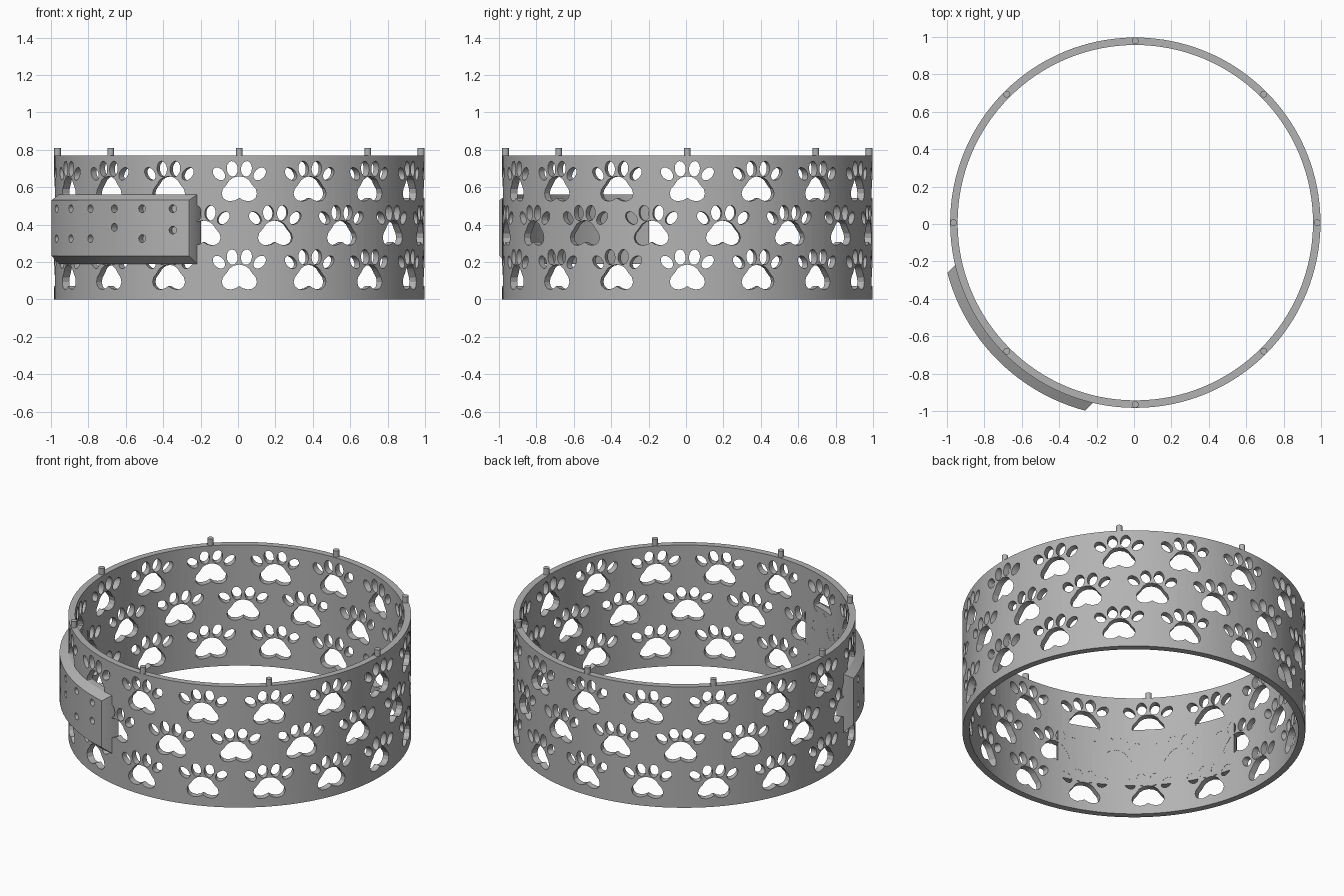
import bpy, bmesh, math
from mathutils import Vector, Matrix

cube = bpy.data.objects.get("Cube")
if cube:
    bpy.data.objects.remove(cube, do_unlink=True)

CENTER = Vector((0.007, 0.007, 0))
OUTER, INNER, HEIGHT = 0.99, 0.95, 0.77

grey = bpy.data.materials.new("plain grey")
grey.use_nodes = True
grey.diffuse_color = (0.45, 0.45, 0.45, 1)
grey.node_tree.nodes["Principled BSDF"].inputs["Base Color"].default_value = grey.diffuse_color


def radial(angle, r, z, u=0.0):
    """Point at an angle from the front, with u measured along the tangent."""
    s, c = math.sin(angle), math.cos(angle)
    return CENTER + Vector((r * s + u * c, -r * c + u * s, z))


def make(name, bm):
    bmesh.ops.recalc_face_normals(bm, faces=bm.faces)
    mesh = bpy.data.meshes.new(name)
    bm.to_mesh(mesh)
    bm.free()
    obj = bpy.data.objects.new(name, mesh)
    bpy.context.collection.objects.link(obj)
    mesh.materials.append(grey)
    return obj


def smooth(obj):
    bpy.ops.object.select_all(action='DESELECT')
    obj.select_set(True)
    bpy.context.view_layer.objects.active = obj
    bpy.ops.object.shade_smooth_by_angle(angle=math.radians(25))


def cut(obj, cutter):
    mod = obj.modifiers.new("cut", 'BOOLEAN')
    mod.operation, mod.solver, mod.object = 'DIFFERENCE', 'EXACT', cutter
    bpy.ops.object.select_all(action='DESELECT')
    obj.select_set(True)
    bpy.context.view_layer.objects.active = obj
    bpy.ops.object.modifier_apply(modifier=mod.name)
    bpy.data.objects.remove(cutter, do_unlink=True)


def prism(bm, outline, angle, z, r0, r1):
    """Extrude a flat outline of (u, z) points along the radius."""
    a, b = ([bm.verts.new(radial(angle, r, z + h, u)) for u, h in outline] for r in (r0, r1))
    bm.faces.new(a)
    bm.faces.new(b[::-1])
    n = len(a)
    for i in range(n):
        j = (i + 1) % n
        bm.faces.new((a[j], a[i], b[i], b[j]))


def ellipse(u, z, ru, rz, tilt=0.0, n=24):
    pts = []
    for i in range(n):
        t = math.tau * i / n
        p = Matrix.Rotation(tilt, 2) @ Vector((ru * math.cos(t), rz * math.sin(t)))
        pts.append((u + p.x, z + p.y))
    return pts


# Band: a thin revolved ring
bm = bmesh.new()
SEGMENTS = 128
loops = [[bm.verts.new(radial(math.tau * i / SEGMENTS, r, z)) for i in range(SEGMENTS)]
         for r, z in ((INNER, 0), (OUTER, 0), (OUTER, HEIGHT), (INNER, HEIGHT))]
for k in range(4):
    a, b = loops[k], loops[(k + 1) % 4]
    for i in range(SEGMENTS):
        j = (i + 1) % SEGMENTS
        bm.faces.new((a[i], a[j], b[j], b[i]))
band = make("band", bm)

# Paw cutouts: a lobed pad and four toes, in three staggered rows
half = [(0.0, 0.018), (0.02, 0.006), (0.045, 0.0), (0.07, 0.004), (0.087, 0.018),
        (0.094, 0.04), (0.088, 0.064), (0.068, 0.088), (0.052, 0.112), (0.03, 0.127), (0.0, 0.133)]
pad = half + [(-u, z) for u, z in half[-2:0:-1]]
paw = [pad]
for s in (-1, 1):
    paw.append(ellipse(s * 0.038, 0.173, 0.029, 0.041, s * -0.1))
    paw.append(ellipse(s * 0.109, 0.146, 0.027, 0.039, s * -0.75))
bm = bmesh.new()
for row in range(3):
    for i in range(16):
        angle = math.tau * (i + 0.5 * (row % 2)) / 16
        for outline in paw:
            prism(bm, outline, angle, 0.053 + 0.236 * row, 0.88, 1.06)
cut(band, make("paw_cutter", bm))
smooth(band)

# Name plate: bevelled curved block that fills the band wall
MID = math.radians(-45)
section = [(0.951, 0.19, 32.5), (OUTER, 0.19, 31.8), (1.04, 0.233, 30),
           (1.04, 0.53, 30), (OUTER, 0.56, 31.8), (0.951, 0.56, 32.5)]
STEPS = 32
bm = bmesh.new()
rings = [[bm.verts.new(radial(MID + math.radians(h) * (2 * i / STEPS - 1), r, z))
          for r, z, h in section] for i in range(STEPS + 1)]
for a, b in zip(rings, rings[1:]):
    for k in range(6):
        m = (k + 1) % 6
        bm.faces.new((a[k], a[m], b[m], b[k]))
for end in (rings[0], rings[-1]):
    bm.faces.new([end[k] for k in (0, 1, 4, 5)])
    bm.faces.new(end[1:5])
plate = make("curved_plate", bm)

# Small blind holes in the plate: upper row level, lower row stepped
bm = bmesh.new()
for i, low in enumerate((0.325, 0.325, 0.325, 0.385, 0.325, 0.37)):
    for z in (0.485, low):
        prism(bm, ellipse(0, 0, 0.021, 0.021, n=20), MID + math.radians(10 * i - 25), z, 0.995, 1.08)
cut(plate, make("hole_cutter", bm))
smooth(plate)

# Pegs around the top rim
for i in range(8):
    bm = bmesh.new()
    place = Matrix.Translation(radial(math.tau * i / 8, 0.972, HEIGHT + 0.015))
    bmesh.ops.create_cone(bm, cap_ends=True, segments=24, radius1=0.018, radius2=0.018,
                          depth=0.05, matrix=place)
    smooth(make(f"rim_peg_{i + 1}", bm))
